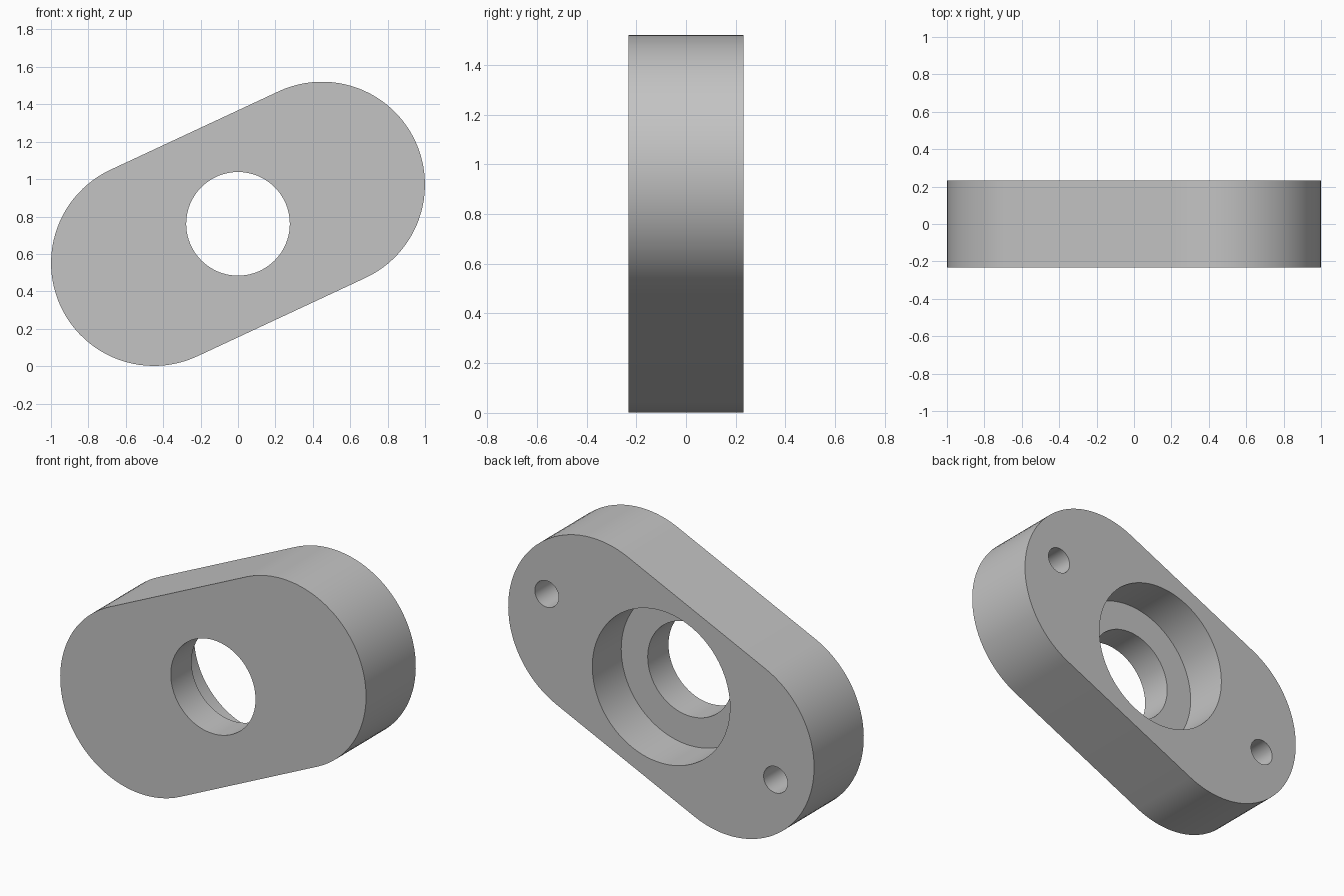
import bpy, bmesh
from math import pi, cos, sin, radians
from mathutils import Matrix, Vector

if "Cube" in bpy.data.objects:
    bpy.data.objects.remove(bpy.data.objects["Cube"], do_unlink=True)

TILT = radians(25)        # lean of the long axis
END_R = 0.55              # radius of the rounded ends
END_D = 0.496             # centre to rounded end centre
HALF_T = 0.232            # half thickness
MID = Vector((0, 0, 0.761))
AXIS = Vector((cos(TILT), 0, sin(TILT)))

grey = bpy.data.materials.new("plain_grey")
grey.use_nodes = True
grey.diffuse_color = (0.55, 0.55, 0.55, 1)
grey.node_tree.nodes["Principled BSDF"].inputs["Base Color"].default_value = (0.55, 0.55, 0.55, 1)


def extrude_outline(name, points, y0, y1):
    """Solid made from an xz outline running from y0 to y1."""
    bm = bmesh.new()
    face = bm.faces.new([bm.verts.new((x, y0, z)) for x, z in points])
    out = bmesh.ops.extrude_face_region(bm, geom=[face])
    moved = [g for g in out["geom"] if isinstance(g, bmesh.types.BMVert)]
    bmesh.ops.translate(bm, verts=moved, vec=(0, y1 - y0, 0))
    bmesh.ops.recalc_face_normals(bm, faces=bm.faces)
    mesh = bpy.data.meshes.new(name)
    bm.to_mesh(mesh)
    bm.free()
    mesh.materials.append(grey)
    obj = bpy.data.objects.new(name, mesh)
    bpy.context.collection.objects.link(obj)
    return obj


def arc(centre, radius, start, sweep, steps):
    return [(centre.x + radius * cos(start + sweep * i / steps),
             centre.z + radius * sin(start + sweep * i / steps)) for i in range(steps + 1)]


# Flange body: slanted slot shape
outline = (arc(MID + AXIS * END_D, END_R, TILT - pi / 2, pi, 48)
           + arc(MID - AXIS * END_D, END_R, TILT + pi / 2, pi, 48))
body = extrude_outline("flange_body", outline, -HALF_T, HALF_T)

# Central through hole, rear counterbore and two blind rear bolt holes
holes = [
    ("through_hole", MID, 0.277, -1, 1, 80),
    ("counterbore", MID, 0.45, HALF_T - 0.27, 1, 96),
    ("bolt_hole_left", MID + AXIS * 0.825, 0.078, HALF_T - 0.3, 1, 40),
    ("bolt_hole_right", MID - AXIS * 0.825, 0.078, HALF_T - 0.3, 1, 40),
]
bpy.context.view_layer.objects.active = body
for name, centre, radius, y0, y1, sides in holes:
    cutter = extrude_outline(name, arc(centre, radius, 0, 2 * pi, sides)[:-1], y0, y1)
    cutter.hide_render = True
    mod = body.modifiers.new(name, "BOOLEAN")
    mod.operation = "DIFFERENCE"
    mod.solver = "EXACT"
    mod.object = cutter
    bpy.ops.object.modifier_apply(modifier=mod.name)
    bpy.data.objects.remove(cutter, do_unlink=True)

# Smooth curved walls, sharp rims
bpy.ops.object.select_all(action="DESELECT")
body.select_set(True)
bpy.ops.object.shade_smooth_by_angle(angle=radians(30))
